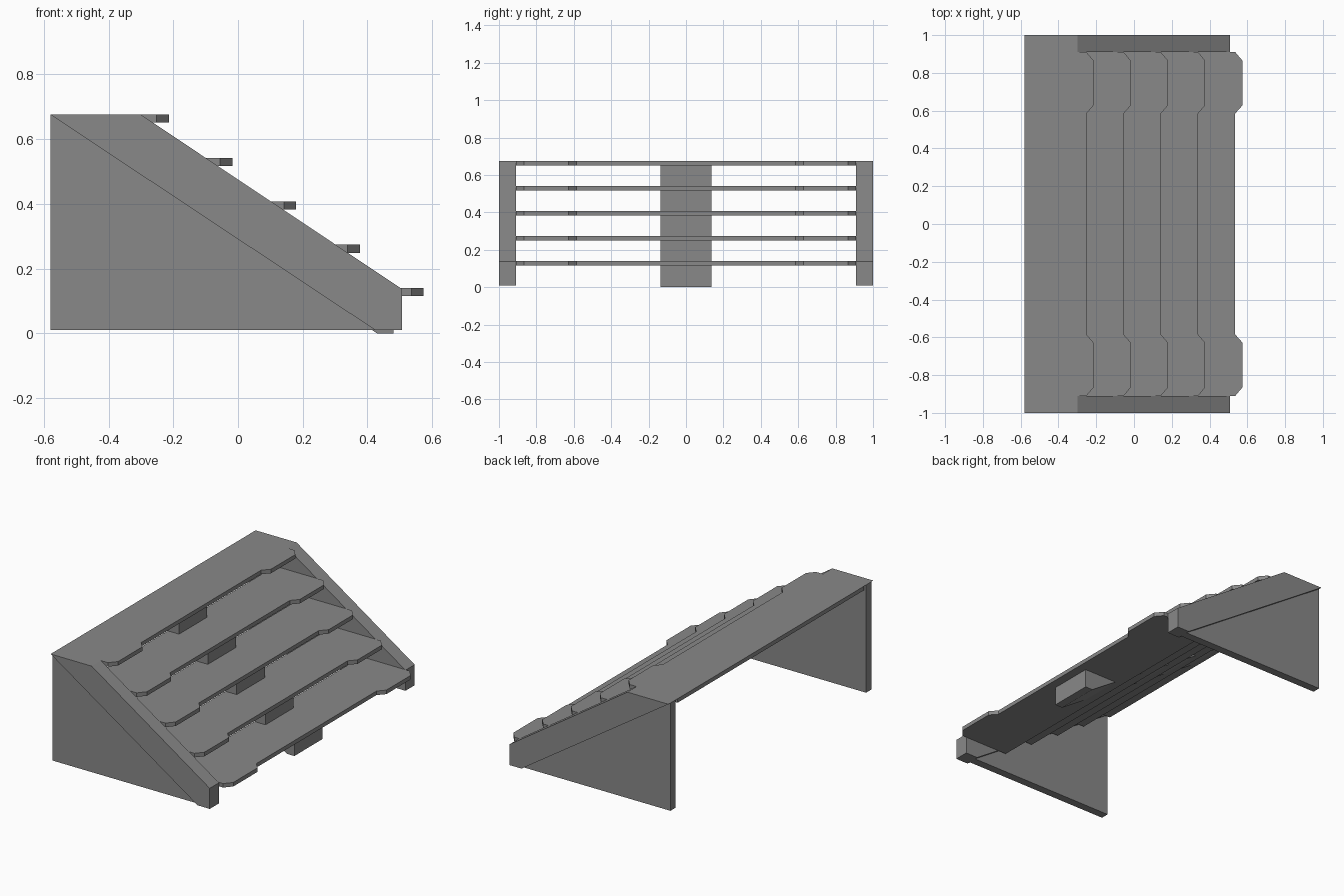
import bpy
import bmesh

cube = bpy.data.objects.get("Cube")
if cube:
    bpy.data.objects.remove(cube, do_unlink=True)

grey = bpy.data.materials.new("plain_grey")
grey.use_nodes = True
GREY = (0.25, 0.25, 0.25, 1)
grey.diffuse_color = GREY
grey.node_tree.nodes["Principled BSDF"].inputs["Base Color"].default_value = GREY


def extrude_profile(name, points, offset):
    """Make a prism from a closed outline, extruded along offset."""
    bm = bmesh.new()
    face = bm.faces.new([bm.verts.new(p) for p in points])
    result = bmesh.ops.extrude_face_region(bm, geom=[face])
    verts = [g for g in result["geom"] if isinstance(g, bmesh.types.BMVert)]
    bmesh.ops.translate(bm, verts=verts, vec=offset)
    bmesh.ops.recalc_face_normals(bm, faces=bm.faces)
    mesh = bpy.data.meshes.new(name)
    bm.to_mesh(mesh)
    bm.free()
    mesh.materials.append(grey)
    obj = bpy.data.objects.new(name, mesh)
    bpy.context.collection.objects.link(obj)
    return obj


def side_slab(name, profile, y0, y1):
    """Extrude an x-z profile between two y positions."""
    return extrude_profile(name, [(x, y0, z) for x, z in profile], (0, y1 - y0, 0))


STEPS, RUN, RISE = 5, 0.197, 0.134
BACK, TOP, THICK = -0.58, 0.676, 0.025
DEPTH, BUMP, HALF = 0.328, 0.038, 0.91

# Treads with a chamfered nosing tab near each end
tab = [(0, HALF), (BUMP, 0.865), (BUMP, 0.628), (0, 0.585)]
nosing = tab + [(x, -y) for x, y in reversed(tab)]
for i in range(STEPS):
    back, top = BACK + i * RUN, TOP - i * RISE
    outline = [(back, -HALF), (back, HALF)]
    outline += [(back + DEPTH + x, y) for x, y in nosing]
    extrude_profile(f"tread_{i + 1}", [(x, y, top) for x, y in outline], (0, 0, -THICK))

# Sloping side beams and the thinner triangular walls beneath them
beam = [(BACK, TOP), (-0.30, TOP), (0.507, 0.137), (0.507, 0.01), (0.424, 0.01)]
wall = [(BACK, TOP), (0.424, 0.01), (BACK, 0.01)]
for side, s in (("left", 1), ("right", -1)):
    side_slab(f"side_beam_{side}", beam, s * HALF, s * 1.0)
    side_slab(f"side_wall_{side}", wall, s * 0.93, s * 0.98)

# Central beam with a sawtooth upper edge carrying the treads
saw = [(-0.555, TOP - THICK)]
for i in range(STEPS):
    riser = BACK + DEPTH - 0.055 + i * RUN
    under = TOP - THICK - i * RISE
    saw += [(riser, under), (riser, under - RISE if i < STEPS - 1 else 0)]
saw.append((0.43, 0))
side_slab("centre_beam", saw, -0.137, 0.137)
